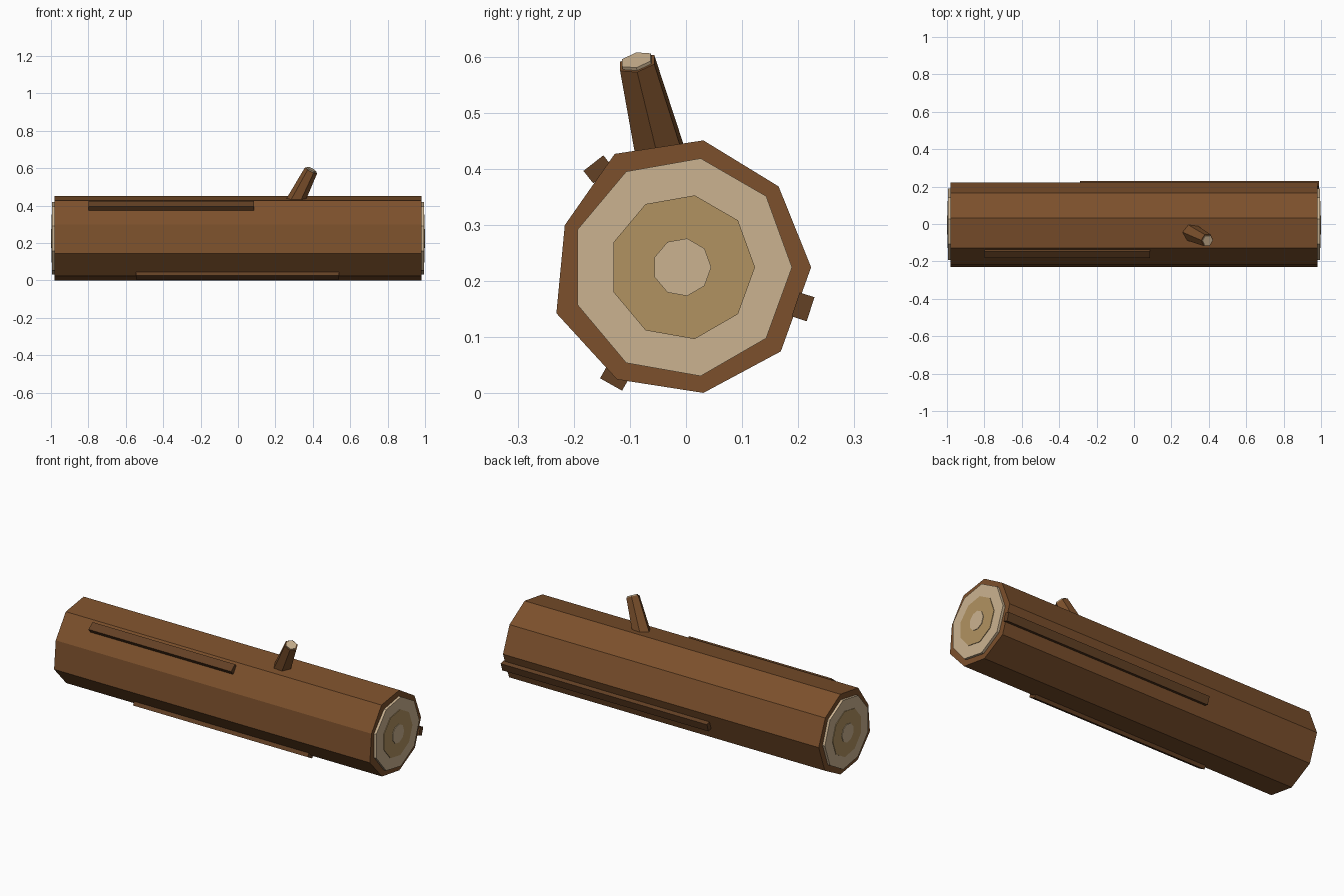
import bpy, bmesh, math
from mathutils import Vector

if "Cube" in bpy.data.objects:
    bpy.data.objects.remove(bpy.data.objects["Cube"])


def material(name, rgb):
    m = bpy.data.materials.new(name)
    m.diffuse_color = (*rgb, 1)
    m.use_nodes = True
    m.node_tree.nodes["Principled BSDF"].inputs["Base Color"].default_value = m.diffuse_color
    return m


BARK = material("bark", (0.20, 0.08, 0.025))
DARK = material("dark_bark", (0.125, 0.052, 0.018))
PALE = material("pale_wood", (0.60, 0.45, 0.28))
RING = material("ring_wood", (0.44, 0.29, 0.12))


def loft(name, bottom, top, mat):
    """Flat-sided solid between two matching outlines."""
    bm = bmesh.new()
    a = [bm.verts.new(p) for p in bottom]
    b = [bm.verts.new(p) for p in top]
    n = len(a)
    bm.faces.new(a[::-1])
    bm.faces.new(b)
    for i in range(n):
        j = (i + 1) % n
        bm.faces.new((a[i], a[j], b[j], b[i]))
    bmesh.ops.recalc_face_normals(bm, faces=bm.faces)
    me = bpy.data.meshes.new(name)
    bm.to_mesh(me)
    bm.free()
    me.materials.append(mat)
    ob = bpy.data.objects.new(name, me)
    bpy.context.collection.objects.link(ob)
    return ob


def along_x(name, profile, x0, x1, mat):
    return loft(name, [(x0, y, z) for y, z in profile],
                [(x1, y, z) for y, z in profile], mat)


def polygon(cy, cz, r, n):
    return [(cy + r * math.cos(math.tau * i / n),
             cz + r * math.sin(math.tau * i / n)) for i in range(n)]


# Uneven nine-sided trunk
trunk = [(0.223, 0.225), (0.165, 0.369), (0.031, 0.451), (-0.127, 0.427),
         (-0.216, 0.300), (-0.231, 0.143), (-0.123, 0.025), (0.031, 0.001),
         (0.169, 0.075)]
along_x("trunk", trunk, -0.98, 0.98, BARK)

# Cut ends with growth rings
for side, s in (("left", -1), ("right", 1)):
    for part, cy, r, x, mat in (("cut_face", -0.008, 0.197, 0.994, PALE),
                                ("growth_ring", -0.007, 0.130, 0.997, RING),
                                ("heartwood", -0.007, 0.052, 1.0, PALE)):
        along_x(f"{side}_{part}", polygon(cy, 0.225, r, 9),
                s * 0.96, s * x, mat)

# Raised bark ridges: outer face centre, outward normal, x range
for i, (c, nrm, x0, x1) in enumerate((
        ((-0.165, 0.4105), (-0.62, 0.79), -0.80, 0.085),
        ((-0.1335, 0.016), (-0.49, -0.87), -0.545, 0.54),
        ((0.222, 0.150), (0.95, -0.31), -0.29, 0.99))):
    c, nrm = Vector(c), Vector(nrm).normalized()
    t = Vector((-nrm.y, nrm.x)) * 0.0225
    d = nrm * 0.028
    along_x(f"bark_ridge_{i + 1}", [c + t, c - t, c - t - d, c + t - d],
            x0, x1, DARK)


# Tapered six-sided branch stub with a pale cut tip
base, tip = Vector((0.300, -0.042, 0.41)), Vector((0.391, -0.087, 0.589))
axis = (tip - base).normalized()
u = axis.cross(Vector((0, 1, 0))).normalized()
v = axis.cross(u)


def hexagon(c, r):
    return [c + r * (u * math.cos(math.tau * i / 6) + v * math.sin(math.tau * i / 6))
            for i in range(6)]


loft("branch", hexagon(base, 0.050), hexagon(tip, 0.036), BARK)
loft("branch_cut", hexagon(tip - axis * 0.01, 0.030),
     hexagon(tip + axis * 0.006, 0.030), PALE)
